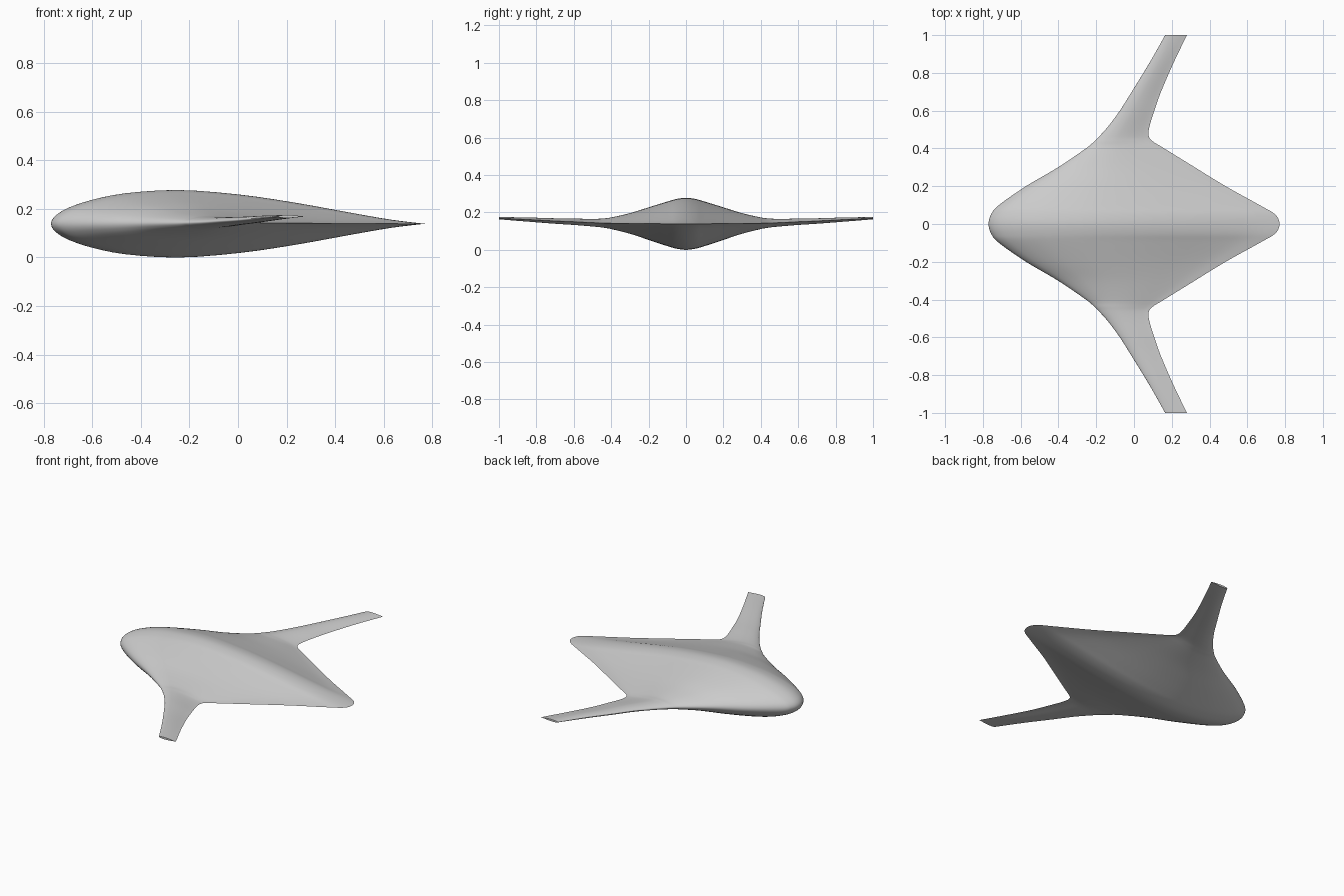
import bpy
import bmesh
from mathutils import Vector

cube = bpy.data.objects.get("Cube")
if cube:
    bpy.data.objects.remove(cube, do_unlink=True)


def spline(points, steps):
    """Smooth curve through points of any dimension (Catmull-Rom)."""
    pts = [Vector(p) for p in points]
    pts = [2 * pts[0] - pts[1]] + pts + [2 * pts[-1] - pts[-2]]
    out = []
    for a, b, c, d in zip(pts, pts[1:], pts[2:], pts[3:]):
        for i in range(steps):
            t = i / steps
            out.append(0.5 * (2 * b + (c - a) * t + (2 * a - 5 * b + 4 * c - d) * t ** 2
                              + (3 * b - a - 3 * c + d) * t ** 3))
    return out + [pts[-2]]


# Aerofoil half profile: chord fraction, fraction of the half thickness
upper = [(0.005, 0.155), (0.02, 0.31), (0.05, 0.49), (0.11, 0.71), (0.2, 0.905), (0.34, 1),
         (0.5, 0.87), (0.65, 0.63), (0.8, 0.33), (0.91, 0.12), (1, 0)]
loop = upper[::-1] + [(0, 0)] + [(u, -h) for u, h in upper]
section = spline(loop, 3)[:-1]

# Span stations: y, leading edge x, trailing edge x, half thickness, middle z
half_span = [
    (0.05, -0.757, 0.748, 0.133, 0.139),
    (0.1, -0.715, 0.665, 0.119, 0.139),
    (0.2, -0.572, 0.485, 0.087, 0.140),
    (0.3, -0.402, 0.322, 0.055, 0.141),
    (0.4, -0.255, 0.160, 0.031, 0.142),
    (0.44, -0.208, 0.096, 0.025, 0.143),
    (0.47, -0.178, 0.077, 0.022, 0.144),
    (0.52, -0.134, 0.083, 0.0195, 0.146),
    (0.6, -0.075, 0.108, 0.017, 0.150),
    (0.7, -0.012, 0.143, 0.0145, 0.154),
    (0.85, 0.08, 0.208, 0.011, 0.162),
    (1, 0.165, 0.28, 0.006, 0.169),
]
root = (0, -0.77, 0.77, 0.139, 0.139)
span = [(-s[0], *s[1:]) for s in reversed(half_span)] + [root] + half_span

# Blended body and wings: one loft from tip to tip
bm = bmesh.new()
rings = []
for y, lead, trail, thick, mid in spline(span, 5):
    rings.append([bm.verts.new((lead + (trail - lead) * u, y, mid + thick * h))
                  for u, h in section])
n = len(section)
for a, b in zip(rings, rings[1:]):
    for i in range(n):
        j = (i + 1) % n
        bm.faces.new((a[i], a[j], b[j], b[i]))

# Flat wing tips
bm.faces.new(rings[0])
bm.faces.new(rings[-1])
bmesh.ops.recalc_face_normals(bm, faces=bm.faces)

mesh = bpy.data.meshes.new("blended_wing_body")
bm.to_mesh(mesh)
bm.free()
body = bpy.data.objects.new("blended_wing_body", mesh)
bpy.context.collection.objects.link(body)

# Plain grey skin
grey = bpy.data.materials.new("light_grey")
grey.use_nodes = True
colour = (0.6, 0.6, 0.6, 1)
grey.diffuse_color = colour
grey.node_tree.nodes["Principled BSDF"].inputs["Base Color"].default_value = colour
mesh.materials.append(grey)

# Smooth skin with a sharp trailing edge and tips
bpy.ops.object.select_all(action="DESELECT")
body.select_set(True)
bpy.context.view_layer.objects.active = body
bpy.ops.object.shade_smooth_by_angle(angle=0.7)
